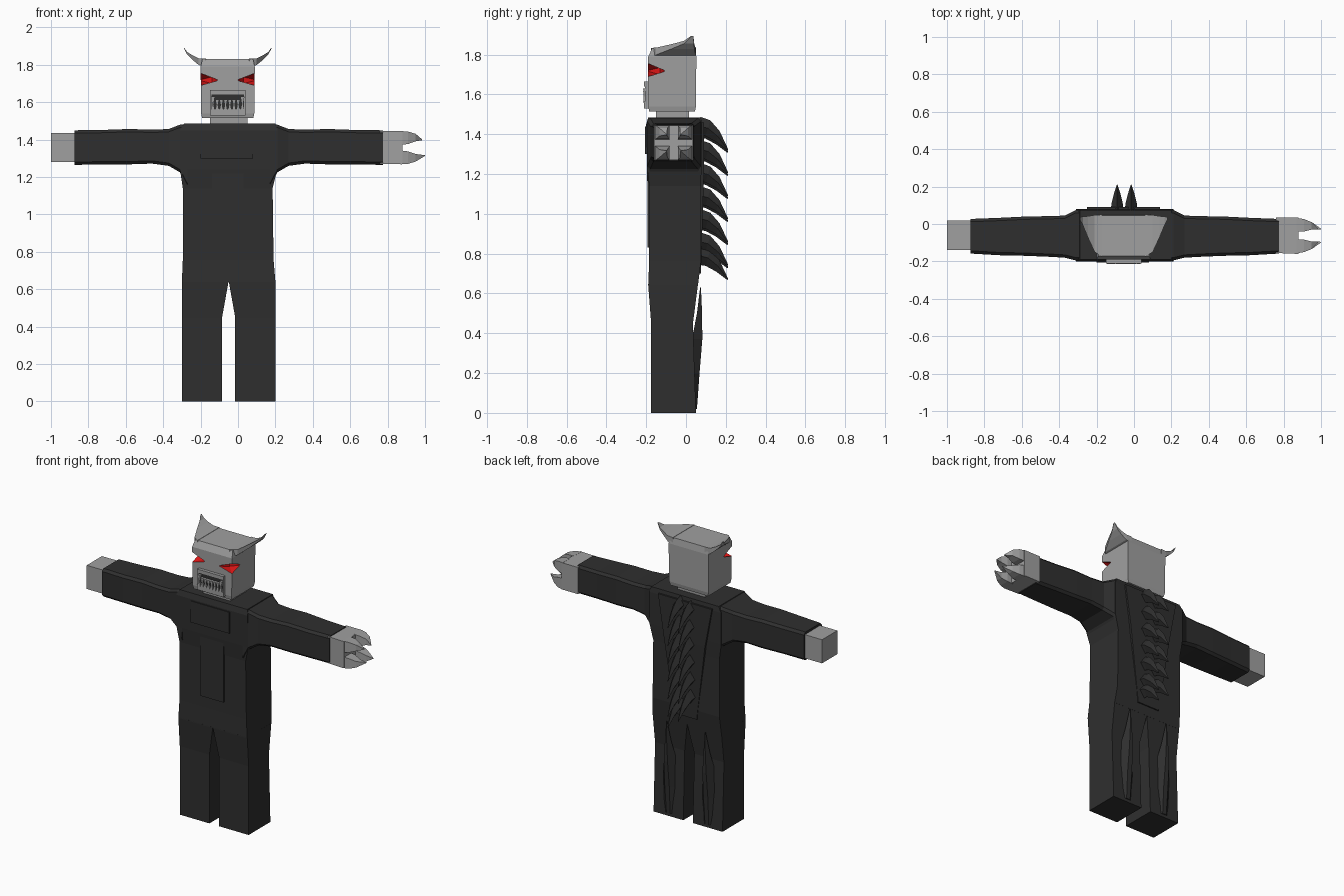
import bpy, bmesh
from mathutils import Vector

if "Cube" in bpy.data.objects:
    bpy.data.objects.remove(bpy.data.objects["Cube"])


def material(name, rgb):
    m = bpy.data.materials.new(name)
    m.diffuse_color = (*rgb, 1)
    m.use_nodes = True
    m.node_tree.nodes["Principled BSDF"].inputs["Base Color"].default_value = m.diffuse_color
    return m


SUIT = material("dark suit", (0.028, 0.028, 0.028))
SKIN = material("grey skin", (0.35, 0.35, 0.35))
RED = material("eye red", (0.75, 0.008, 0.008))
DARK = material("mouth dark", (0.03, 0.03, 0.03))


def finish(name, bm, *mats):
    bmesh.ops.recalc_face_normals(bm, faces=bm.faces)
    me = bpy.data.meshes.new(name)
    bm.to_mesh(me)
    bm.free()
    for m in mats:
        me.materials.append(m)
    ob = bpy.data.objects.new(name, me)
    bpy.context.collection.objects.link(ob)
    return ob


def loft(name, rings, mat):
    """Skin a row of equal-length rings and cap both ends."""
    bm = bmesh.new()
    rows = [[bm.verts.new(p) for p in r] for r in rings]
    n = len(rows[0])
    for a, b in zip(rows, rows[1:]):
        for i in range(n):
            j = (i + 1) % n
            bm.faces.new((a[i], a[j], b[j], b[i]))
    bm.faces.new(rows[0])
    bm.faces.new(rows[-1])
    return finish(name, bm, mat)


def rect(a0, a1, b0, b1, c=0.0):
    """Rectangle section with optional corner chamfer c."""
    if not c:
        return [(a0, b0), (a1, b0), (a1, b1), (a0, b1)]
    return [(a0 + c, b0), (a1 - c, b0), (a1, b0 + c), (a1, b1 - c),
            (a1 - c, b1), (a0 + c, b1), (a0, b1 - c), (a0, b0 + c)]


def stack_z(name, secs, mat, c=0.0):
    """secs: (z, x0, x1, y0, y1)"""
    return loft(name, [[(a, b, s[0]) for a, b in rect(*s[1:], c)] for s in secs], mat)


def stack_x(name, secs, mat, c=0.0, f=lambda x: x):
    """secs: (x, y0, y1, z0, z1)"""
    return loft(name, [[(f(s[0]), a, b) for a, b in rect(*s[1:], c)] for s in secs], mat)


def hull(name, pts, *mats, index=0):
    bm = bmesh.new()
    for p in pts:
        bm.verts.new(p)
    bmesh.ops.convex_hull(bm, input=bm.verts)
    for f in bm.faces:
        f.material_index = index
    return finish(name, bm, *mats)


def box(name, x0, x1, y0, y1, z0, z1, mat):
    return stack_z(name, [(z0, x0, x1, y0, y1), (z1, x0, x1, y0, y1)], mat)


# Torso and chest relief
stack_z("torso", [(0.64, -0.30, 0.20, -0.19, 0.06), (0.76, -0.295, 0.19, -0.185, 0.075),
                  (1.14, -0.295, 0.185, -0.185, 0.075), (1.24, -0.31, 0.21, -0.195, 0.078),
                  (1.45, -0.31, 0.21, -0.20, 0.08), (1.485, -0.29, 0.20, -0.19, 0.075)], SUIT)
box("chest_panel", -0.20, 0.08, -0.205, -0.19, 1.30, 1.44, SUIT)
box("belly_panel", -0.14, 0.03, -0.193, -0.18, 0.83, 1.28, SUIT)
stack_z("back_panel", [(0.70, -0.13, 0.03, 0.05, 0.075), (1.2, -0.2, 0.1, 0.06, 0.09),
                       (1.46, -0.25, 0.14, 0.06, 0.09)], SUIT)
stack_z("neck", [(1.47, -0.15, 0.05, -0.15, 0.015), (1.53, -0.15, 0.05, -0.15, 0.015)], SKIN)

for side, f in (("right", lambda x: x), ("left", lambda x: -0.1 - x)):
    # Leg with calf fin behind it
    secs = []
    for z, i, o, y0, y1 in ((0, -0.015, 0.2, -0.175, 0.05), (0.45, -0.015, 0.2, -0.175, 0.035),
                            (0.645, -0.05, 0.2, -0.19, 0.06)):
        secs.append((z, f(i), f(o), y0, y1))
    stack_z(side + "_leg", secs, SUIT)
    fin = []
    for z, w, y0, y1 in ((0.02, 0.045, 0.035, 0.055), (0.2, 0.055, 0.03, 0.068),
                         (0.37, 0.045, 0.03, 0.082), (0.5, 0.022, 0.055, 0.081),
                         (0.63, 0.003, 0.071, 0.075)):
        fin.append([(f(0.09 - w), y0, z), (f(0.09 + w), y0, z),
                    (f(0.09 + w * 0.3), y1, z), (f(0.09 - w * 0.3), y1, z)])
    loft(side + "_calf_fin", fin, SUIT)

    # Shoulder and sleeve, with a slightly thinner cuff
    stack_x(side + "_arm", [(0.17, -0.195, 0.075, 1.15, 1.483), (0.21, -0.195, 0.075, 1.225, 1.48),
                            (0.27, -0.18, 0.045, 1.26, 1.457), (0.36, -0.175, 0.042, 1.272, 1.453),
                            (0.48, -0.17, 0.04, 1.268, 1.457), (0.62, -0.167, 0.033, 1.268, 1.452),
                            (0.775, -0.158, 0.027, 1.265, 1.45)], SUIT, 0.015, f)

# Plain left hand
box("left_hand", -1.0, -0.87, -0.14, 0.018, 1.28, 1.435, SKIN)

# Clawed right hand: palm and four bent claws closing inward
stack_x("right_palm", [(0.76, -0.155, 0.035, 1.27, 1.445), (0.88, -0.16, 0.035, 1.27, 1.445)], SKIN)
for j, (sy, sz) in enumerate(((1, 1), (1, -1), (-1, 1), (-1, -1))):
    rings = []
    for x, cy, cz, w in ((0.87, 0.058, 0.052, 0.037), (0.91, 0.055, 0.053, 0.033),
                         (0.95, 0.052, 0.054, 0.02), (1.0 if sz < 0 else 0.985, 0.035, 0.042, 0.002)):
        y, z = -0.062 + sy * cy, 1.357 + sz * cz
        rings.append([(x, a, b) for a, b in rect(y - w, y + w, z - w, z + w)])
    loft("claw_%d" % j, rings, SKIN)

# Two columns of hooked spines down the back
for col, x in enumerate((-0.09, -0.015)):
    for k in range(6 + col):
        zt = 1.31 - k * 0.116 + (0.012 if col else 0) + (0.045 if k == 6 else 0)
        rings = []
        for y, z, w, h in ((0.06, 0.12, 0.036, 0.045), (0.11, 0.108, 0.03, 0.04),
                           (0.16, 0.067, 0.018, 0.028), (0.21, 0, 0.002, 0.004)):
            rings.append([(x - w, y, zt + z), (x, y - h * 0.3, zt + z - h),
                          (x + w, y, zt + z), (x, y + h * 0.3, zt + z + h)])
        loft("back_spine_%d_%d" % (col, k), rings, SUIT)

# Head with chamfered top front edge
head = stack_z("head", [(1.515, -0.192, 0.082, -0.185, 0.045), (1.54, -0.197, 0.087, -0.19, 0.05),
                        (1.79, -0.2, 0.09, -0.19, 0.052), (1.832, -0.19, 0.08, -0.17, 0.045)], SKIN)
head.data.materials.append(RED)

for side, f in (("left", lambda x: x), ("right", lambda x: -0.11 - x)):
    # Eye: red notch cut into the front corner
    cutter = hull("eye_cutter", [(f(x), y, z) for x, y, z in (
        (-0.105, -0.2, 1.718), (-0.21, -0.105, 1.718), (-0.14, -0.13, 1.735), (-0.14, -0.13, 1.70),
        (-0.23, -0.22, 1.765), (-0.23, -0.22, 1.685))], SKIN, RED, index=1)
    cutter.hide_render = True
    mod = head.modifiers.new("eye_notch", 'BOOLEAN')
    mod.object = cutter
    mod.operation = 'DIFFERENCE'
    mod.solver = 'EXACT'
    bpy.context.view_layer.objects.active = head
    bpy.ops.object.modifier_apply(modifier=mod.name)
    bpy.data.objects.remove(cutter)
    # Brow running back into a swept horn
    rings = []
    for x, y0, y1, z, h in ((-0.17, -0.175, 0.05, 1.81, 0.024), (-0.21, -0.15, 0.048, 1.817, 0.018),
                            (-0.245, -0.075, 0.042, 1.84, 0.012), (-0.272, -0.01, 0.04, 1.862, 0.007),
                            (-0.29, 0.025, 0.037, 1.892, 0.002)):
        rings.append([(f(x), y0, z + h), (f(x), y1, z + h), (f(x), y1, z - h), (f(x), y0, z - h)])
    loft(side + "_horn", rings, SKIN)

# Mouth: dark opening between lips, with two rows of pointed teeth
box("mouth_opening", -0.145, 0.035, -0.197, -0.188, 1.55, 1.65, DARK)
box("upper_lip", -0.15, 0.04, -0.21, -0.185, 1.64, 1.665, SKIN)
box("lower_lip", -0.15, 0.04, -0.21, -0.185, 1.53, 1.565, SKIN)
for x in (-0.15, 0.032):
    box("mouth_corner", x, x + 0.008, -0.205, -0.185, 1.55, 1.65, SKIN)


def tooth(name, x, w, z0, z1):
    hull(name, [(x - w, -0.215, z0), (x + w, -0.215, z0), (x - w, -0.198, z0),
                (x + w, -0.198, z0), (x, -0.212, z1)], SKIN)


for i in range(8):
    tooth("upper_tooth", -0.134 + i * 0.0225, 0.011, 1.615 if 0 < i < 7 else 1.63, 1.565)
    tooth("lower_tooth", -0.134 + i * 0.0225, 0.010, 1.56, 1.61)
